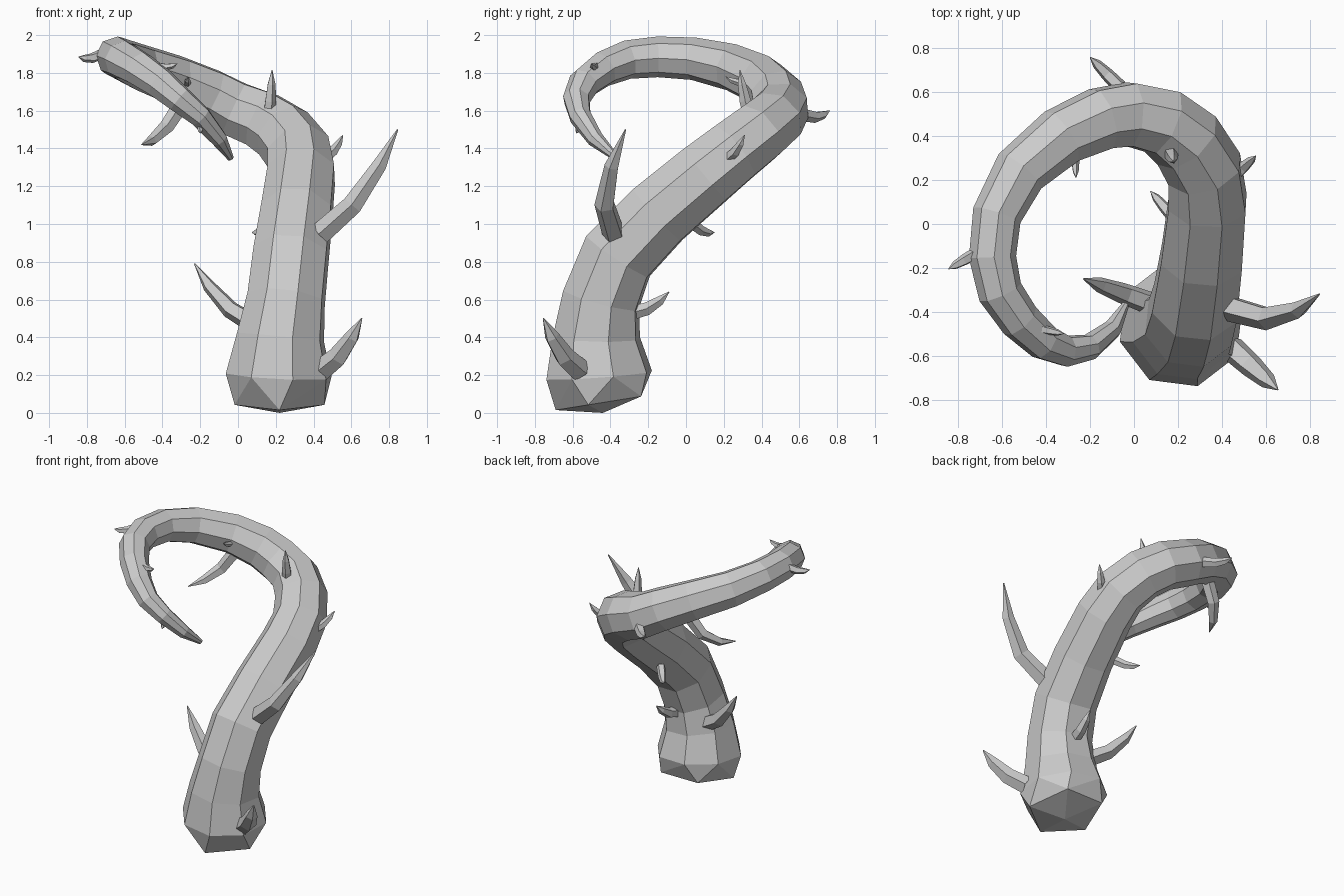
import bpy
import bmesh
import math
from mathutils import Vector, Quaternion

default_cube = bpy.data.objects.get("Cube")
if default_cube:
    bpy.data.objects.remove(default_cube, do_unlink=True)


def make_material(name, colour):
    material = bpy.data.materials.new(name)
    material.use_nodes = True
    material.diffuse_color = colour
    shader = material.node_tree.nodes["Principled BSDF"]
    shader.inputs["Base Color"].default_value = colour
    shader.inputs["Roughness"].default_value = 0.8
    return material


grey = make_material("plain_grey", (0.6, 0.6, 0.6, 1))


def finish(name, bm):
    """Turn the bmesh into a flat-shaded grey object."""
    bmesh.ops.recalc_face_normals(bm, faces=bm.faces)
    mesh = bpy.data.meshes.new(name)
    bm.to_mesh(mesh)
    bm.free()
    mesh.materials.append(grey)
    obj = bpy.data.objects.new(name, mesh)
    bpy.context.scene.collection.objects.link(obj)
    return obj


def path_tangents(centres):
    """Average direction of the path at every station."""
    last = len(centres) - 1
    tangents = []
    for i in range(last + 1):
        ahead = centres[min(i + 1, last)]
        behind = centres[max(i - 1, 0)]
        tangents.append((ahead - behind).normalized())
    return tangents


def sweep(name, centres, radii, sides, start_axis, phase=0.0):
    """Flat-sided tapering tube along a path, carried without twisting."""
    bm = bmesh.new()
    tangents = path_tangents(centres)
    axis = Vector(start_axis)
    axis = (axis - tangents[0] * axis.dot(tangents[0])).normalized()
    rings = []
    previous = tangents[0]
    for centre, radius, tangent in zip(centres, radii, tangents):
        axis = previous.rotation_difference(tangent) @ axis
        previous = tangent
        ring = []
        for k in range(sides):
            turn = Quaternion(tangent, phase + math.tau * k / sides)
            ring.append(bm.verts.new(centre + (turn @ axis) * radius))
        rings.append(ring)

    # Side walls and the far end; the near end is buried in another part
    for lower, upper in zip(rings, rings[1:]):
        for k in range(sides):
            n = (k + 1) % sides
            bm.faces.new((lower[k], lower[n], upper[n], upper[k]))
    bm.faces.new(rings[-1])
    return finish(name, bm)


# Curling stem: centre x, y, z and radius at each station
STEM_SIDES = 8
stem_path = [
    (.215, -.46, .2, .29),
    (.225, -.475, .4, .24),
    (.255, -.45, .6, .215),
    (.28, -.36, .83, .21),
    (.31, -.15, 1.05, .2),
    (.335, .1, 1.26, .19),
    (.32, .25, 1.38, .18),
    (.24, .38, 1.48, .172),
    (.13, .465, 1.55, .163),
    (-.02, .5, 1.61, .155),
    (-.15, .48, 1.68, .148),
    (-.33, .4, 1.76, .137),
    (-.52, .24, 1.83, .125),
    (-.625, .04, 1.875, .113),
    (-.645, -.15, 1.885, .108),
    (-.61, -.31, 1.87, .103),
    (-.52, -.44, 1.82, .095),
    (-.41, -.54, 1.745, .085),
    (-.31, -.58, 1.66, .073),
    (-.2, -.56, 1.57, .06),
    (-.1, -.48, 1.45, .045),
    (-.04, -.37, 1.35, .018),
]
stem = sweep("curling_stem",
             [Vector(p[:3]) for p in stem_path],
             [p[3] for p in stem_path],
             sides=STEM_SIDES, start_axis=(1, 0, 0), phase=math.radians(15))


# Root: hull from the first stem ring down to a tilted five-cornered foot
bm = bmesh.new()
for vert in stem.data.vertices[:STEM_SIDES]:
    bm.verts.new(vert.co)
foot_centre = Vector((.22, -.44, 0))
bm.verts.new(foot_centre)
for k in range(5):
    a = math.radians(-90) + math.tau * k / 5
    rise = 0.055 + 0.04 * math.sin(a)
    bm.verts.new(foot_centre + Vector((math.cos(a) / 4, math.sin(a) / 4, rise)))
bmesh.ops.convex_hull(bm, input=list(bm.verts))
bm.normal_update()
hidden = [f for f in bm.faces if f.normal.z > 0.8]
bmesh.ops.delete(bm, geom=hidden, context="FACES")
finish("stem_root", bm)


def add_thorn(name, base, tip, radius, lean=0.0):
    """Thorn that leaves the stem outward, then curves upward to a point."""
    base, tip = Vector(base), Vector(tip)
    reach = tip - base
    root = base - reach.normalized() * radius * 0.6
    control = base.lerp(tip, 0.5) + Vector((0, lean, -0.25 * reach.length))
    centres = []
    for t in (0, 0.4, 0.75, 1):
        centres.append(root.lerp(control, t).lerp(control.lerp(tip, t), t))
    sweep(name, centres, [radius * s for s in (1, 0.9, 0.65, 0.06)],
          sides=5, start_axis=(0.3, 0.5, 0.8))


# Thorns: root position, tip position, root radius, sideways lean
thorns = {
    "low_right_thorn": ((.07, -.36, .49), (-.23, -.25, .79), .055),
    "large_left_thorn": ((.46, -.38, .98), (.845, -.32, 1.5), .062, -.15),
    "base_left_thorn": ((.46, -.58, .25), (.655, -.755, .5), .062),
    "low_back_thorn": ((.27, -.27, .54), (.3, -.09, .64), .04),
    "middle_back_thorn": ((.17, .04, 1), (.075, .15, .955), .03),
    "upright_thorn": ((.165, .33, 1.6), (.18, .285, 1.815), .035),
    "shoulder_left_thorn": ((.47, .23, 1.36), (.555, .31, 1.47), .03),
    "rear_thorn": ((-.08, .64, 1.58), (-.2, .76, 1.6), .035),
    "hanging_thorn": ((-.3, .38, 1.64), (-.51, .16, 1.42), .045, .12),
    "inner_loop_thorn": ((-.27, .33, 1.75), (-.265, .21, 1.78), .022),
    "outer_loop_thorn": ((-.73, -.14, 1.9), (-.845, -.205, 1.885), .03),
    "crook_thorn": ((-.42, -.48, 1.84), (-.32, -.5, 1.85), .022),
    "tail_thorn": ((-.2, -.56, 1.54), (-.2, -.58, 1.48), .018),
}
for thorn_name, spec in thorns.items():
    add_thorn(thorn_name, *spec)
